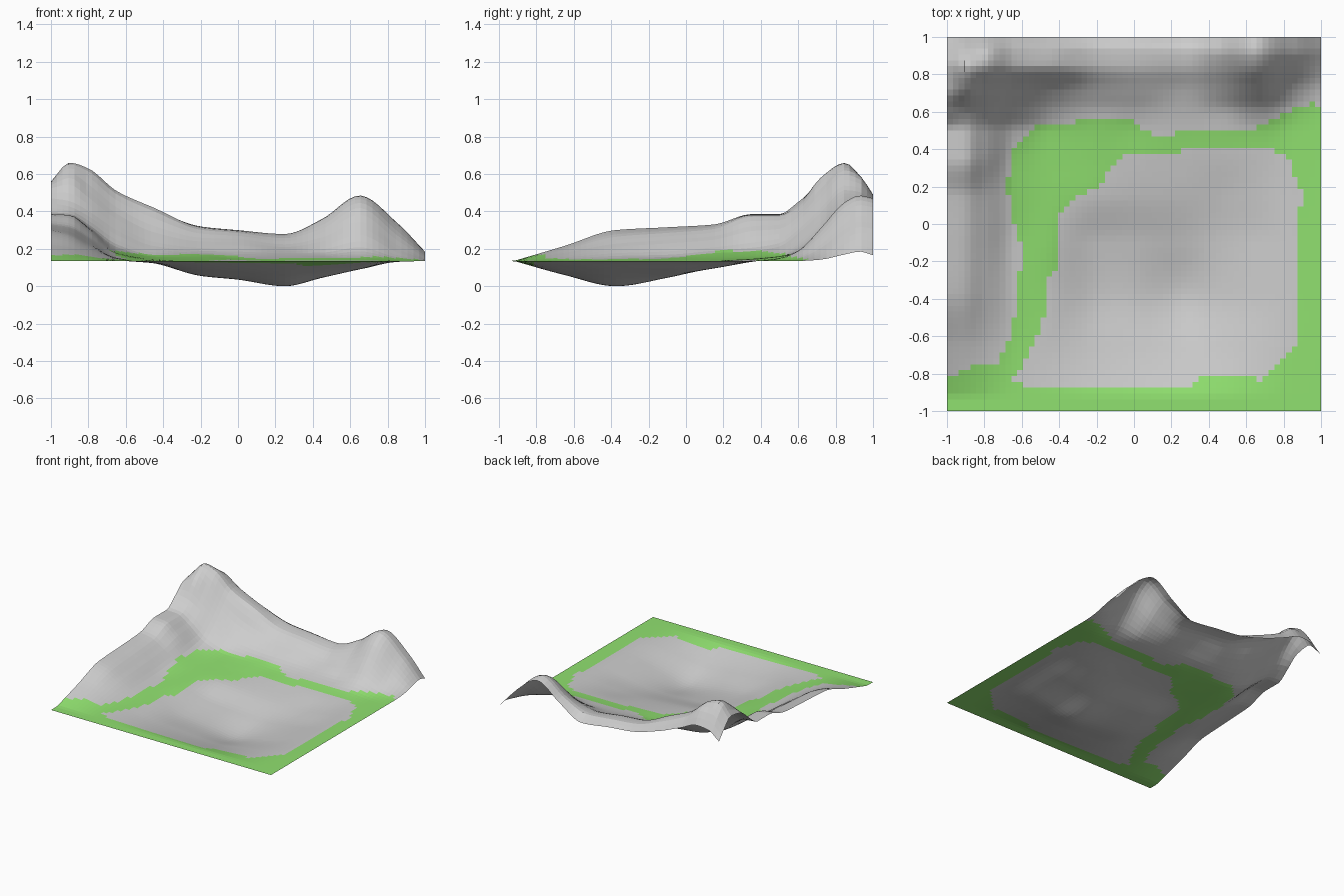
import bpy, bmesh

if "Cube" in bpy.data.objects:
    bpy.data.objects.remove(bpy.data.objects["Cube"])

N = 64            # cells per side of the terrain sheet

# Coarse survey of heights (hundredths): columns at XS, rows at YS
XS = [-1, -.9, -.8, -.65, -.45, -.2, 0, .25, .45, .65, .85, 1]
YS = [-.92, -.65, -.375, -.1, .15, .35, .5, .6, .72, .85, .93, 1]
H = [
    [13.5] * 12,
    [21.5, 20, 17.5, 14, 12.3, 9, 7.5, 6, 8, 11, 13.3, 13.5],
    [30, 27.5, 22, 15, 12.3, 5.5, 3.5, 0, 4.5, 9, 13, 13.5],
    [31.5, 29.5, 24, 15.5, 13.5, 7.5, 6, 4.5, 6, 9, 13, 13.5],
    [33, 31.5, 26, 17.5, 14.3, 13, 11.5, 10, 9.5, 11, 13.2, 13.5],
    [38.5, 38, 31, 18.5, 15, 14.5, 13.8, 13, 13, 13.2, 13.5, 13.5],
    [38.5, 38, 32, 21, 16, 16, 15, 15, 15, 15, 13.7, 13.5],
    [45, 43, 38, 28, 20, 18, 17.5, 17, 17, 19, 14.8, 13.5],
    [54, 58, 51, 39, 29, 24, 23.5, 21, 24, 31, 20, 14.2],
    [56, 66, 63, 51, 42, 31.5, 29.5, 27, 33, 45, 30, 17],
    [49, 59, 59, 50, 41, 32, 30, 28, 36, 48.5, 34, 18.5],
    [41, 48, 49, 43, 35, 28, 26, 23, 34, 47, 33, 16.5],
]

# Painted boundaries: foot of the hills, and rim of the basin
HILLS = [(-1, -.83), (-.9, -.77), (-.73, -.74), (-.68, -.65), (-.64, -.5), (-.62, -.3),
         (-.59, -.15), (-.64, 0), (-.68, .2), (-.65, .4), (-.5, .53), (-.4, .53),
         (-.27, .555), (0, .55), (.07, .49), (.15, .47), (.28, .5), (.6, .5),
         (.7, .53), (.8, .59), (.95, .65), (1.1, .6), (1.1, 1.1), (-1.1, 1.1), (-1.1, -.83)]
BASIN = [(-.65, -.83), (-.6, -.77), (-.56, -.68), (-.48, -.5), (-.46, -.3), (-.4, -.2),
         (-.4, .05), (-.3, .14), (-.2, .2), (-.1, .32), (-.02, .38), (.2, .38),
         (.35, .41), (.75, .4), (.82, .35), (.87, .22), (.91, .15), (.87, .05),
         (.87, -.65), (.75, -.77), (.68, -.83), (.4, -.8), (.28, -.87), (-.58, -.87)]


def curve(xs, ys, x):
    """Smooth interpolation without overshoot (monotone cubic)."""
    x = min(max(x, xs[0]), xs[-1])
    i = max(k for k in range(len(xs) - 1) if xs[k] <= x)

    def slope(k):
        return (ys[k + 1] - ys[k]) / (xs[k + 1] - xs[k])

    def tangent(k):
        if k == 0:
            return slope(0)
        if k == len(xs) - 1:
            return slope(k - 1)
        a, b = slope(k - 1), slope(k)
        return 2 * a * b / (a + b) if a * b > 0 else 0

    w = xs[i + 1] - xs[i]
    t = (x - xs[i]) / w
    return (ys[i] * (1 + 2 * t) * (1 - t) ** 2 + ys[i + 1] * t * t * (3 - 2 * t)
            + w * (tangent(i) * t * (1 - t) ** 2 - tangent(i + 1) * t * t * (1 - t)))


def inside(poly, x, y):
    hit = False
    for (x1, y1), (x2, y2) in zip(poly, poly[1:] + poly[:1]):
        if (y1 > y) != (y2 > y) and x < x1 + (y - y1) * (x2 - x1) / (y2 - y1):
            hit = not hit
    return hit


def material(name, rgb):
    m = bpy.data.materials.new(name)
    m.diffuse_color = (*rgb, 1)
    m.use_nodes = True
    m.node_tree.nodes["Principled BSDF"].inputs["Base Color"].default_value = m.diffuse_color
    return m


# Terrain sheet
bm = bmesh.new()
coords = [-1 + 2 * i / N for i in range(N + 1)]
rows = [[curve(XS, r, x) for x in coords] for r in H]
grid = []
for y in coords:
    grid.append([bm.verts.new((x, y, curve(YS, [r[i] for r in rows], y) / 100))
                 for i, x in enumerate(coords)])
for j in range(N):
    for i in range(N):
        f = bm.faces.new((grid[j][i], grid[j][i + 1], grid[j + 1][i + 1], grid[j + 1][i]))
        c = f.calc_center_median()
        # Rock on the hills and in the basin, grass on the band between
        f.material_index = 0 if inside(HILLS, c.x, c.y) or inside(BASIN, c.x, c.y) else 1

mesh = bpy.data.meshes.new("terrain")
bm.to_mesh(mesh)
bm.free()
mesh.materials.append(material("rock_grey", (.61, .61, .61)))
mesh.materials.append(material("grass_green", (.28, .75, .16)))
terrain = bpy.data.objects.new("terrain", mesh)
bpy.context.collection.objects.link(terrain)
